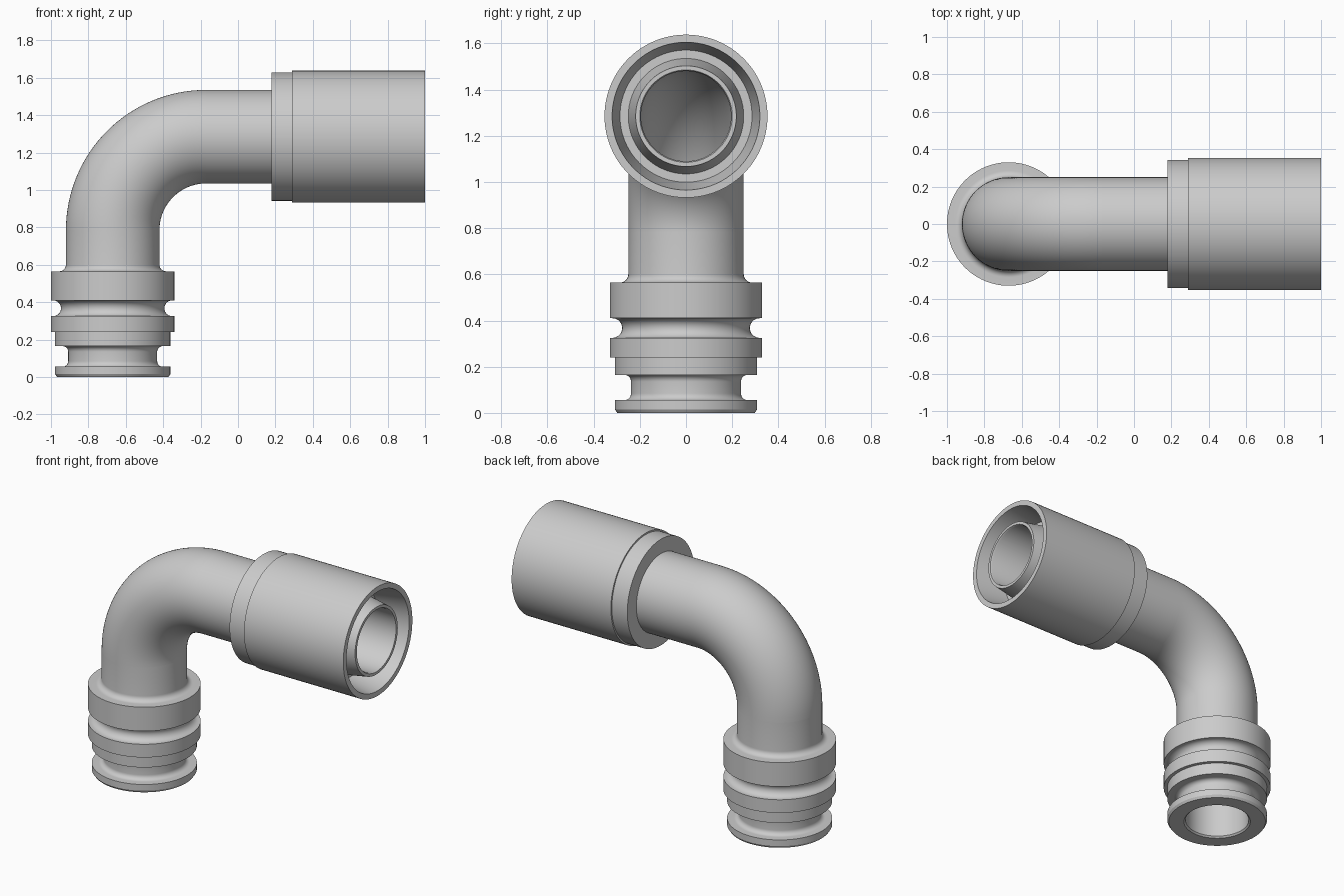
import bpy, bmesh
from math import sin, cos, pi, radians
from mathutils import Vector

if "Cube" in bpy.data.objects:
    bpy.data.objects.remove(bpy.data.objects["Cube"], do_unlink=True)

# One grey plastic for every part
GREY = (0.6, 0.6, 0.6, 1)
grey = bpy.data.materials.new("light grey")
grey.use_nodes = True
grey.diffuse_color = GREY
grey.node_tree.nodes["Principled BSDF"].inputs["Base Color"].default_value = GREY

SIDES = 96
AXIS_X, RISE, BEND = -0.67, 0.785, 0.5
BEND_END = RISE + BEND * pi / 2
TUBE, BORE = 0.25, 0.195


def frame(s):
    """Centre, sideways and tangent-plane axes at distance s along the bent axis."""
    a = min(max((s - RISE) / BEND, 0), pi / 2)
    tangent = Vector((sin(a), 0, cos(a)))
    centre = Vector((AXIS_X + BEND * (1 - cos(a)), 0, RISE + BEND * sin(a)))
    if s < RISE:
        centre.z = s
    elif s > BEND_END:
        centre += tangent * (s - BEND_END)
    return centre, Vector((cos(a), 0, -sin(a))), Vector((0, 1, 0))


def arc(cs, cr, radius, start, end, steps=8):
    """Profile points of a circular fillet, angles in quarter turns."""
    angles = [(start + (end - start) * i / steps) * pi / 2 for i in range(steps + 1)]
    return [(cs + radius * cos(a), cr + radius * sin(a)) for a in angles]


def along(x):
    return BEND_END + x - (AXIS_X + BEND)


def loft(name, *profiles):
    """Sweep (distance, radius) profiles around the bent axis."""
    bm = bmesh.new()
    for profile in profiles:
        rings = []
        for s, r in profile:
            c, u, v = frame(s)
            turns = [2 * pi * j / SIDES for j in range(SIDES)]
            rings.append([bm.verts.new(c + u * r * cos(t) + v * r * sin(t)) for t in turns])
        for low, high in zip(rings, rings[1:]):
            for j in range(SIDES):
                k = (j + 1) % SIDES
                bm.faces.new((low[j], low[k], high[k], high[j]))
    mesh = bpy.data.meshes.new(name)
    bm.to_mesh(mesh)
    bm.free()
    mesh.materials.append(grey)
    mesh.shade_smooth()
    mesh.set_sharp_from_angle(angle=radians(30))
    obj = bpy.data.objects.new(name, mesh)
    bpy.context.collection.objects.link(obj)


# Grooved spigot: bore downwards, then the outside upwards
loft("grooved_spigot",
     [(RISE, BORE), (0.01, BORE), (0, 0.205), (0, 0.298), (0.015, 0.308), (0.055, 0.308)]
     + arc(0.085, 0.268, 0.03, 2, 3)
     + arc(0.135, 0.268, 0.03, 3, 4)
     + [(0.165, 0.308), (0.24, 0.308), (0.24, 0.33), (0.325, 0.33)]
     + arc(0.3675, 0.319, 0.0425, 2, 4, 16)
     + [(0.41, 0.33), (0.565, 0.33)]
     + arc(0.60, 0.285, 0.035, 2, 3)
     + [(RISE, TUBE)])

# Elbow: outer skin and bore
stations = [RISE + (BEND_END - RISE) * i / 32 for i in range(33)]
loft("elbow",
     [(s, TUBE) for s in stations],
     [(s, BORE) for s in reversed(stations)])

# Sleeved socket with a tapered cavity around the inner nozzle
loft("sleeved_socket",
     [(BEND_END, TUBE)]
     + [(along(x), r) for x, r in (
         (0.18, TUBE), (0.18, 0.343), (0.29, 0.343), (0.29, 0.353),
         (1, 0.353), (1, 0.32), (0.8, 0.286), (0.8, TUBE),
         (0.99, 0.218), (0.99, 0.2), (0.98, BORE))]
     + [(BEND_END, BORE)])
